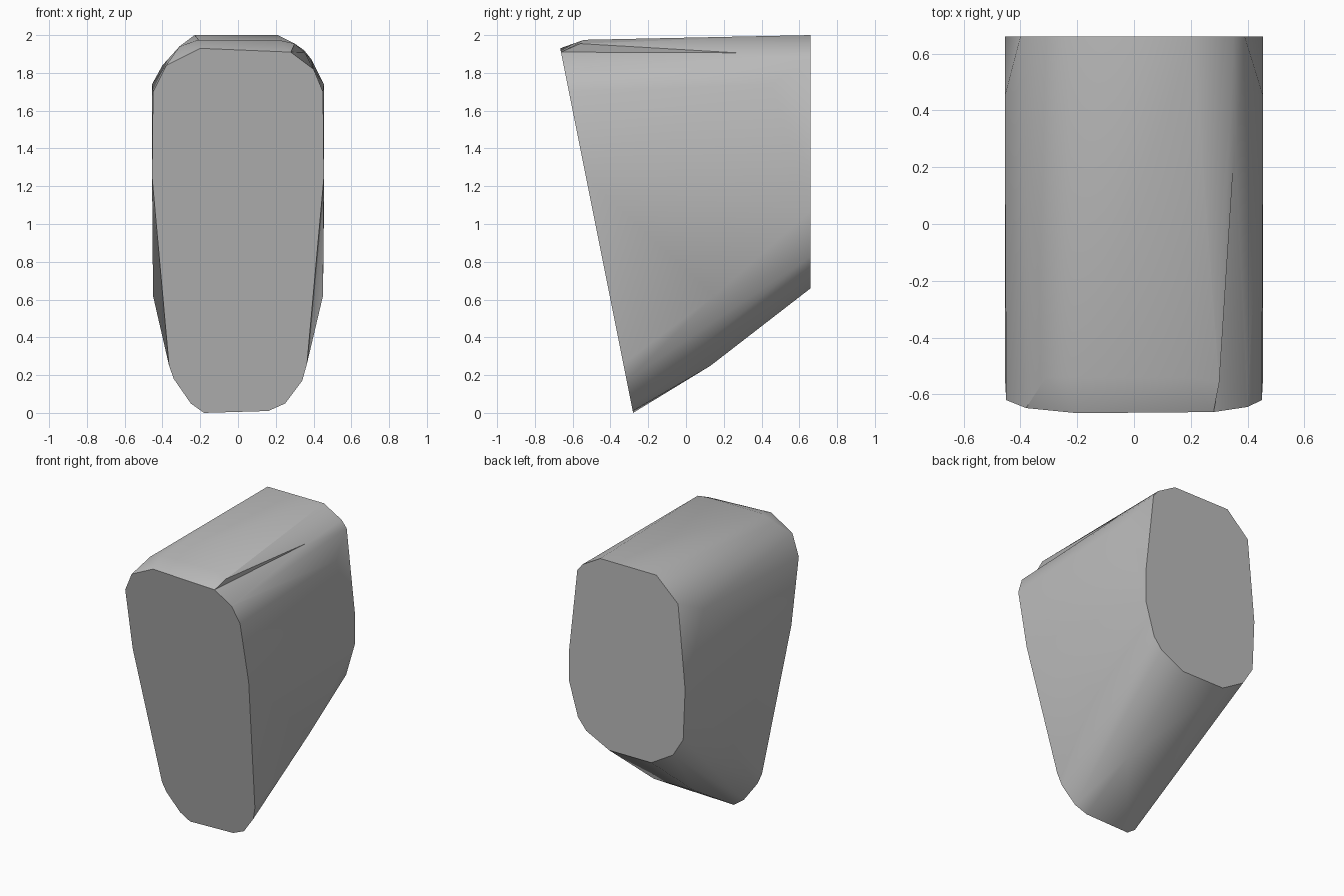
import bpy, bmesh, math
from mathutils import Vector

cube = bpy.data.objects.get("Cube")
if cube:
    bpy.data.objects.remove(cube, do_unlink=True)

grey = bpy.data.materials.new("light_grey")
grey.use_nodes = True
colour = (0.5, 0.5, 0.5, 1)
grey.diffuse_color = colour
grey.node_tree.nodes["Principled BSDF"].inputs["Base Color"].default_value = colour


def hull_object(name, points):
    """Convex solid around a set of points."""
    bm = bmesh.new()
    for p in points:
        bm.verts.new(p)
    hull = bmesh.ops.convex_hull(bm, input=bm.verts)
    loose = {g for g in hull["geom_interior"] + hull["geom_unused"]
             if isinstance(g, bmesh.types.BMVert)}
    bmesh.ops.delete(bm, geom=list(loose), context="VERTS")
    bmesh.ops.dissolve_limit(bm, angle_limit=math.radians(1),
                             verts=bm.verts, edges=bm.edges)
    bmesh.ops.recalc_face_normals(bm, faces=bm.faces)
    mesh = bpy.data.meshes.new(name)
    bm.to_mesh(mesh)
    bm.free()
    mesh.materials.append(grey)
    obj = bpy.data.objects.new(name, mesh)
    bpy.context.collection.objects.link(obj)
    return obj


# Outline of the leaning front face, as x and z
front = [(.16, .01), (.25, .05), (.34, .17), (.365, .26), (.455, 1.25),
         (.45, 1.7), (.40, 1.82), (.28, 1.91), (-.2, 1.93), (-.38, 1.84),
         (-.45, 1.7), (-.455, 1.25), (-.365, .25), (-.34, .18),
         (-.25, .05), (-.18, 0)]
# Outline of the upright back face
back = [(.14, .66), (.32, .75), (.385, .83), (.455, 1.07), (.455, 1.28),
        (.39, 1.87), (.35, 1.92), (.21, 2), (-.23, 2), (-.4, 1.84),
        (-.455, 1.25), (-.44, .89), (-.36, .76), (-.19, .66)]
points = [(x, -.28 - .2 * z, z) for x, z in front]
points += [(x, .66, z) for x, z in back]
# Swelling of the sides, underside and top between the two faces
for s in (-1, 1):
    points += [(s * .455, .45, 1.74), (s * .45, .15, .62),
               (s * .16, .13, .25), (s * .21, -.54, 1.975)]
points += [(.30, -.56, 1.955), (-.31, -.54, 1.94)]
body = hull_object("body", points)


def carve_groove(name, start, step, side, end):
    """Shallow wedge that narrows to a point at the far end."""
    start, step, side, end = map(Vector, (start, step, side, end))
    a, s, b = (end + (p - end) * 1.1 for p in (start, step, side))
    cutter = hull_object(name, [a, end, a + (s - a) * 1.8, a + (b - a) * 1.8])
    cutter.hide_render = True
    cutter.hide_viewport = True
    mod = body.modifiers.new(name, "BOOLEAN")
    mod.object = cutter
    mod.operation = "DIFFERENCE"
    mod.solver = "EXACT"
    bpy.context.view_layer.objects.active = body
    bpy.ops.object.modifier_apply(modifier=name)
    bpy.data.objects.remove(cutter, do_unlink=True)


# Groove along the left top edge
carve_groove("groove", (.28, -.662, 1.91), (.30, -.56, 1.955),
             (.40, -.644, 1.82), (.38, .6, 1.905))

bpy.ops.object.select_all(action="DESELECT")
body.select_set(True)
bpy.context.view_layer.objects.active = body
bpy.ops.object.shade_smooth_by_angle(angle=math.radians(35))
